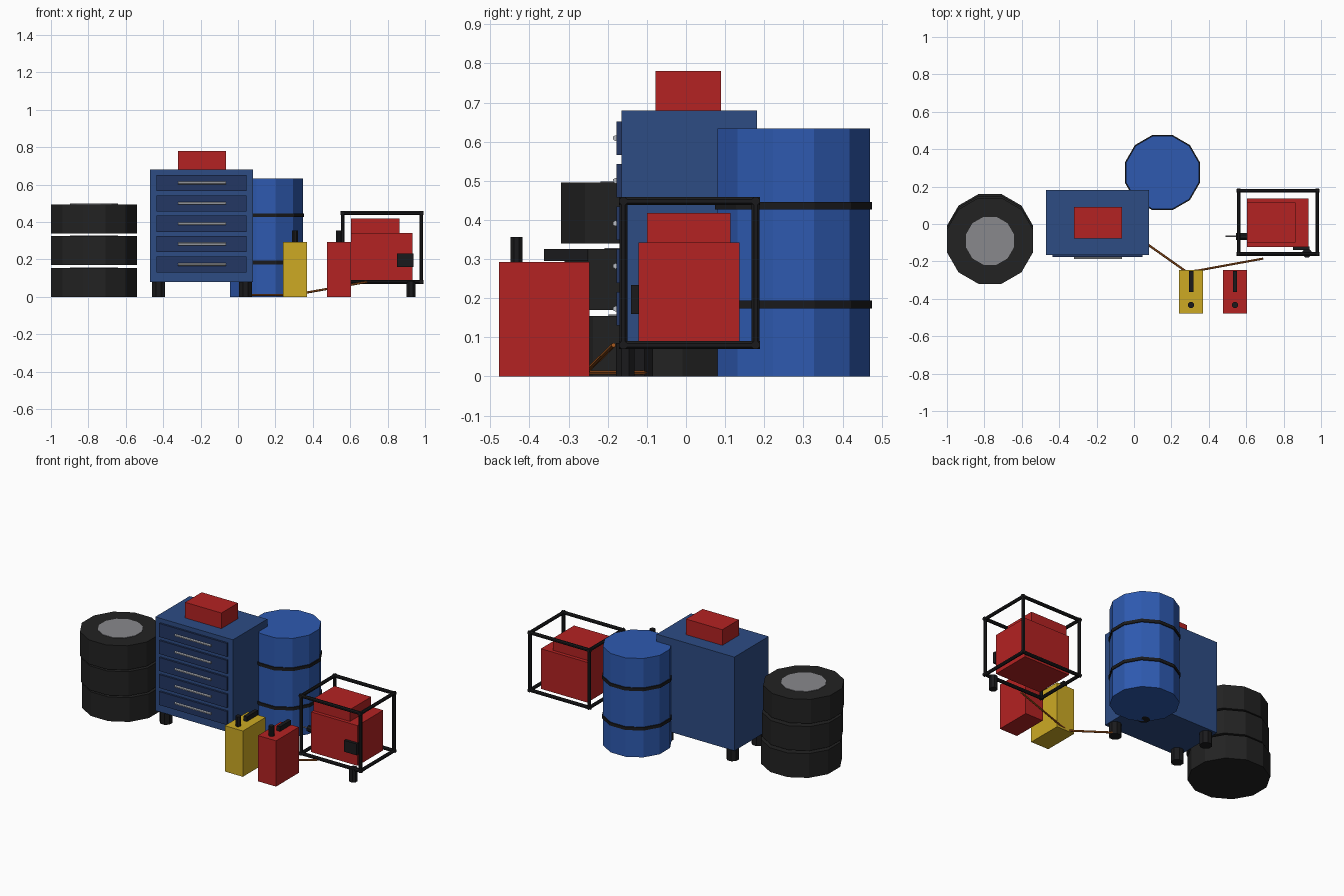
import bpy, bmesh, math
from mathutils import Vector, Matrix

if "Cube" in bpy.data.objects:
    bpy.data.objects.remove(bpy.data.objects["Cube"])


def material(name, rgb):
    """Flat colour given as sRGB 0-255, stored as linear."""
    m = bpy.data.materials.new(name)
    lin = [(c / 255 / 12.92) if c < 10 else ((c / 255 + 0.055) / 1.055) ** 2.4 for c in rgb]
    m.diffuse_color = (*lin, 1)
    m.use_nodes = True
    m.node_tree.nodes["Principled BSDF"].inputs["Base Color"].default_value = m.diffuse_color
    return m


BARREL = material("barrel blue", (46, 90, 176))
CABINET = material("cabinet blue", (45, 76, 132))
DRAWER = material("drawer navy", (35, 55, 100))
RED = material("red paint", (180, 34, 34))
YELLOW = material("yellow paint", (205, 170, 36))
BLACK = material("black metal", (26, 26, 28))
RUBBER = material("tyre rubber", (34, 34, 34))
GREY = material("hub grey", (136, 136, 140))
STEEL = material("handle steel", (185, 188, 194))
CABLE = material("cable orange", (165, 88, 30))


def finish(name, bm, mat):
    me = bpy.data.meshes.new(name)
    bm.to_mesh(me)
    bm.free()
    me.materials.append(mat)
    ob = bpy.data.objects.new(name, me)
    bpy.context.collection.objects.link(ob)
    return ob


def box(name, x, y, z, mat):
    """Box from (min, max) ranges."""
    bm = bmesh.new()
    bmesh.ops.create_cube(bm, size=1)
    for v in bm.verts:
        v.co = [r[0] + (c + 0.5) * (r[1] - r[0]) for r, c in zip((x, y, z), v.co)]
    return finish(name, bm, mat)


def rod(name, a, b, r, mat, sides=8):
    """Capped prism from a to b with flat sides facing the axes."""
    a, b = Vector(a), Vector(b)
    d = b - a
    bm = bmesh.new()
    bmesh.ops.create_cone(bm, cap_ends=True, segments=sides, radius1=r, radius2=r, depth=d.length)
    turn = Vector((0, 0, 1)).rotation_difference(d).to_matrix().to_4x4()
    spin = Matrix.Rotation(math.pi / sides, 4, 'Z')
    bm.transform(Matrix.Translation((a + b) / 2) @ turn @ spin)
    return finish(name, bm, mat)


# Stack of three tyres with hub discs
for i, y in enumerate((-0.07, -0.08, -0.09)):
    z = 0.17 * i
    rod(f"tyre_{i + 1}", (-0.77, y, z), (-0.77, y, z + 0.155), 0.238, RUBBER, 12)
    rod(f"tyre_hub_{i + 1}", (-0.77, y, z + 0.02), (-0.77, y, z + 0.158), 0.133, GREY, 12)

# Tool cabinet with feet, drawers and handles
box("cabinet_body", (-0.47, 0.08), (-0.165, 0.182), (0.08, 0.68), CABINET)
for x in (-0.425, 0.04):
    for y in (-0.12, 0.135):
        rod("cabinet_foot", (x, y, 0), (x, y, 0.085), 0.038, BLACK)
for i in range(5):
    z = 0.173 + 0.109 * i
    box(f"drawer_{i + 1}", (-0.435, 0.045), (-0.177, -0.16), (z - 0.043, z + 0.043), DRAWER)
    rod(f"drawer_handle_{i + 1}", (-0.32, -0.18, z), (-0.065, -0.18, z), 0.0075, STEEL, 6)
box("toolbox", (-0.32, -0.063), (-0.078, 0.09), (0.68, 0.78), RED)

# Barrel with two hoops
rod("barrel", (0.152, 0.275, 0), (0.152, 0.275, 0.633), 0.202, BARREL, 12)
for z in (0.184, 0.436):
    rod("barrel_hoop", (0.152, 0.275, z - 0.01), (0.152, 0.275, z + 0.01), 0.208, BLACK, 12)

# Fuel cans with handle and cap
for colour, x, mat in (("yellow", 0.305, YELLOW), ("red", 0.54, RED)):
    box(f"{colour}_can", (x - 0.064, x + 0.064), (-0.478, -0.247), (0, 0.293), mat)
    box(f"{colour}_can_handle", (x - 0.012, x + 0.012), (-0.363, -0.25), (0.295, 0.325), BLACK)
    rod(f"{colour}_can_cap", (x, -0.433, 0.29), (x, -0.433, 0.356), 0.017, BLACK)

# Generator body, tank, control panel and exhaust
box("generator_body", (0.603, 0.932), (-0.122, 0.137), (0.085, 0.342), RED)
box("generator_tank", (0.603, 0.863), (-0.1, 0.114), (0.342, 0.418), RED)
box("generator_panel", (0.85, 0.937), (-0.14, -0.12), (0.16, 0.233), BLACK)
rod("generator_exhaust", (0.545, -0.066, 0.2), (0.61, -0.066, 0.2), 0.02, BLACK)
rod("exhaust_tip", (0.49, -0.066, 0.2), (0.55, -0.066, 0.2), 0.005, GREY, 6)
rod("generator_foot", (0.925, -0.155, 0), (0.925, -0.155, 0.085), 0.026, BLACK)

# Tubular frame around the generator
X, Y, Z = (0.56, 0.98), (-0.16, 0.178), (0.08, 0.448)
R = 0.011
for a in (0, 1):
    for b in (0, 1):
        rod("frame_rail_x", (X[0] - R, Y[a], Z[b]), (X[1] + R, Y[a], Z[b]), R, BLACK)
        rod("frame_rail_y", (X[a], Y[0] - R, Z[b]), (X[a], Y[1] + R, Z[b]), R, BLACK)
        rod("frame_post", (X[a], Y[b], Z[0]), (X[a], Y[b], Z[1]), R, BLACK)

# Power cable lying from the cabinet to the generator
path = [(0.06, -0.1, 0.01), (0.28, -0.255, 0.01), (0.35, -0.247, 0.02), (0.69, -0.185, 0.08)]
for a, b in zip(path, path[1:]):
    rod("power_cable", a, b, 0.006, CABLE, 6)
